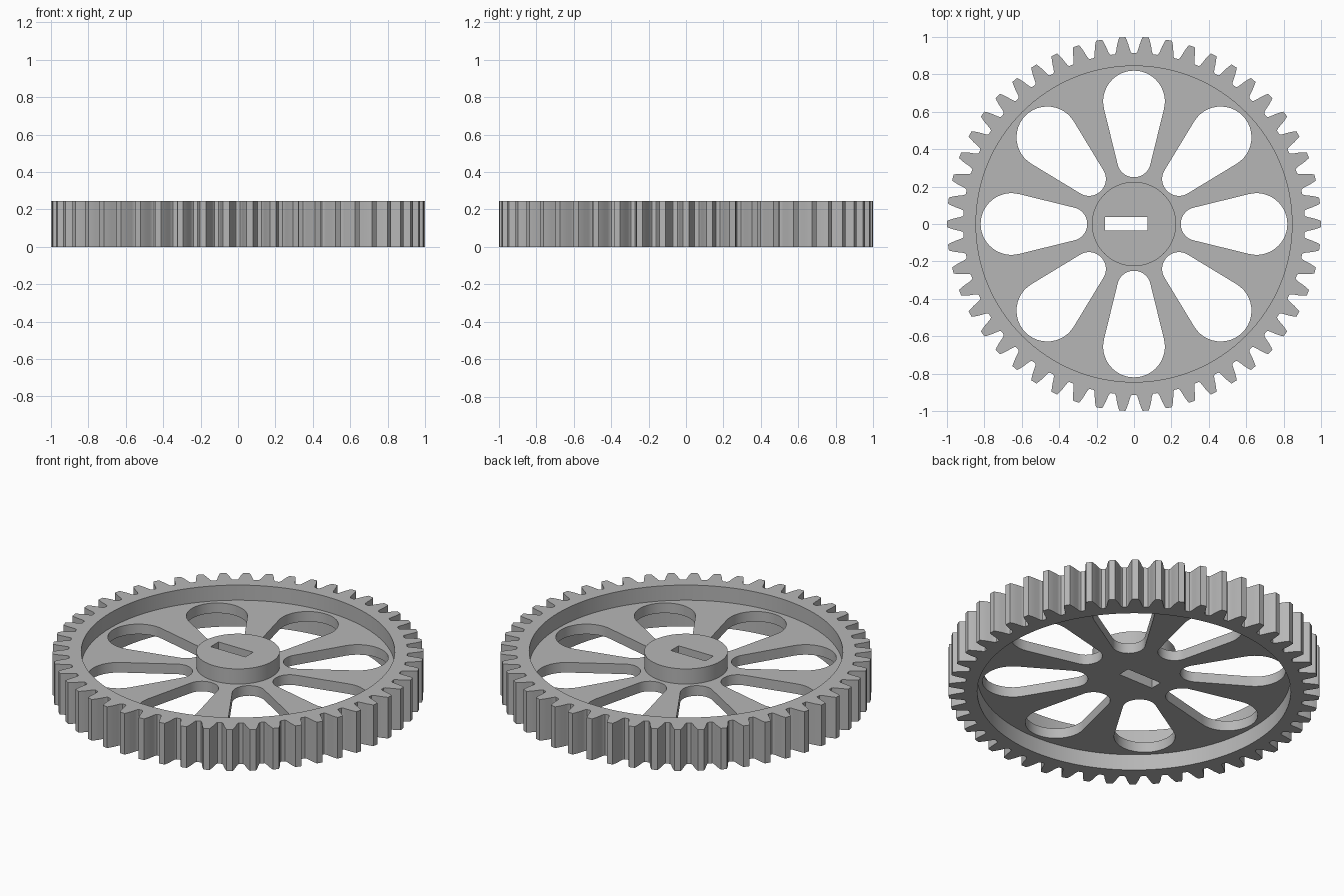
import bpy, bmesh, math
from math import pi, sin, cos

if "Cube" in bpy.data.objects:
    bpy.data.objects.remove(bpy.data.objects["Cube"])

HEIGHT = 0.245            # full thickness of the rim
WEB_LOW, WEB_TOP = 0.095, 0.155
TEETH = 50

grey = bpy.data.materials.new("grey")
grey.diffuse_color = (0.47, 0.47, 0.47, 1)
grey.use_nodes = True
grey.node_tree.nodes["Principled BSDF"].inputs["Base Color"].default_value = grey.diffuse_color


def circle(radius, count):
    return [(radius * cos(2 * pi * i / count), radius * sin(2 * pi * i / count))
            for i in range(count)]


def gear_outline():
    # half tooth: (radius, half width) from root to tip
    half = [(0.913, 0.046), (0.920, 0.0405), (0.935, 0.036),
            (0.9615, 0.030), (0.985, 0.0225), (1.0, 0.0165)]
    points = []
    for t in range(TEETH):
        a = 2 * pi * t / TEETH
        flank = [(r, -w) for r, w in half] + [(r, w) for r, w in reversed(half)]
        points += [(r * cos(a + w / r), r * sin(a + w / r)) for r, w in flank]
    return points


def teardrop(angle):
    # two round ends joined by their common tangents
    c_in, r_in, c_out, r_out = 0.34, 0.09, 0.655, 0.165
    lean = pi / 2 + math.asin((r_out - r_in) / (c_out - c_in))
    n = 24
    pts = []
    for i in range(n + 1):
        b = -lean + 2 * lean * i / n
        pts.append((c_out + r_out * cos(b), r_out * sin(b)))
    for i in range(n + 1):
        b = lean + (2 * pi - 2 * lean) * i / n
        pts.append((c_in + r_in * cos(b), r_in * sin(b)))
    return [(x * cos(angle) - y * sin(angle), x * sin(angle) + y * cos(angle))
            for x, y in pts]


def plate(name, loops, z0, z1):
    # extrude a filled outline with holes into a solid
    curve = bpy.data.curves.new(name, 'CURVE')
    curve.dimensions = '2D'
    curve.fill_mode = 'BOTH'
    curve.extrude = (z1 - z0) / 2
    for loop in loops:
        spline = curve.splines.new('POLY')
        spline.points.add(len(loop) - 1)
        for p, (x, y) in zip(spline.points, loop):
            p.co = (x, y, 0, 1)
        spline.use_cyclic_u = True
    obj = bpy.data.objects.new(name, curve)
    bpy.context.collection.objects.link(obj)
    bpy.ops.object.select_all(action='DESELECT')
    obj.select_set(True)
    bpy.context.view_layer.objects.active = obj
    bpy.ops.object.convert(target='MESH')
    obj = bpy.context.object
    bm = bmesh.new()
    bm.from_mesh(obj.data)
    bmesh.ops.remove_doubles(bm, verts=bm.verts, dist=1e-5)
    bmesh.ops.recalc_face_normals(bm, faces=bm.faces)
    bmesh.ops.translate(bm, verts=bm.verts, vec=(0, 0, (z0 + z1) / 2))
    bm.to_mesh(obj.data)
    bm.free()
    obj.data.materials.clear()
    obj.data.materials.append(grey)
    bpy.ops.object.shade_smooth_by_angle(angle=math.radians(25))
    return obj


# off-centre shaft slot
slot = [(-0.155, -0.035), (0.073, -0.035), (0.073, 0.038), (-0.155, 0.038)]

# toothed rim
plate("toothed_rim", [gear_outline(), circle(0.845, 128)], 0, HEIGHT)
# thin web with eight teardrop openings
plate("web", [circle(0.848, 128), slot] + [teardrop(i * pi / 4) for i in range(8)],
      WEB_LOW, WEB_TOP)
# raised hub
plate("hub", [circle(0.225, 64), slot], WEB_TOP, HEIGHT)
